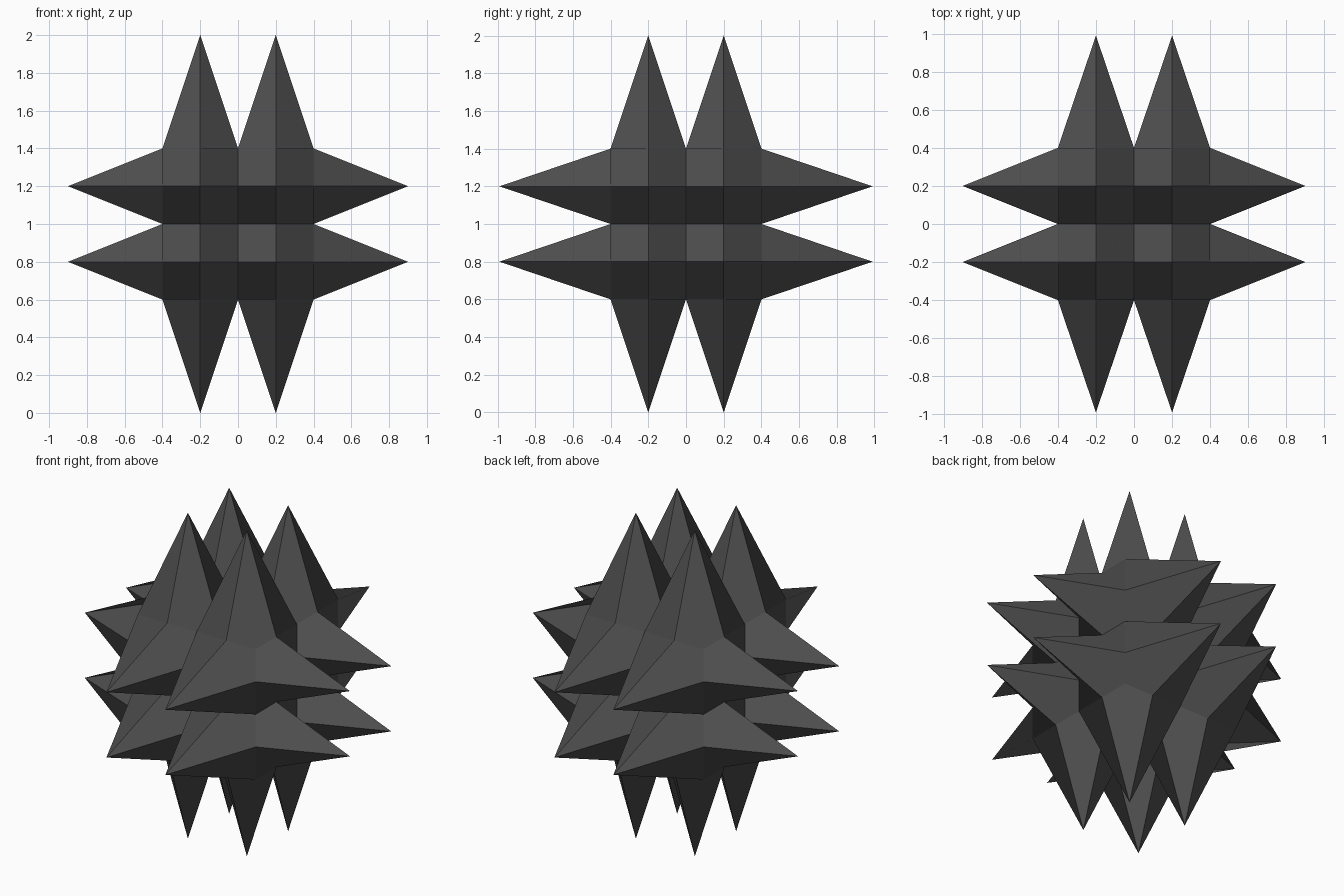
import bpy, bmesh
from mathutils import Vector

if "Cube" in bpy.data.objects:
    bpy.data.objects.remove(bpy.data.objects["Cube"])

CENTRE = Vector((0, 0, 1))
HALF = 0.4            # half size of the cube core
STEP = HALF / 2       # each cube side is a 4 x 4 grid
TIP = Vector((0.9, 0.99, 1.0))   # reach of the spikes along x, y, z

bm = bmesh.new()


def add_side(normal, up, rising):
    """4 x 4 grid on one cube side, with four grid points pulled out to spikes."""
    n, v = Vector(normal), Vector(up)
    u = v.cross(n)
    reach = abs(n.dot(TIP))
    grid = {}
    for i in range(5):
        for j in range(5):
            height = reach if i % 2 and j % 2 else HALF
            grid[i, j] = bm.verts.new(
                CENTRE + u * (i - 2) * STEP + v * (j - 2) * STEP + n * height)
    for i in range(4):
        for j in range(4):
            quad = [grid[i, j], grid[i + 1, j], grid[i + 1, j + 1], grid[i, j + 1]]
            # the first corner sets which way the bent quad folds
            bm.faces.new(quad if rising else quad[1:] + quad[:1])


# Top and bottom spikes
for z in (1, -1):
    add_side((0, 0, z), (0, 1, 0), True)

# Spikes around the four sides
for n in ((1, 0, 0), (-1, 0, 0), (0, 1, 0), (0, -1, 0)):
    add_side(n, (0, 0, 1), False)

# Weld the sides along the cube edges
bmesh.ops.remove_doubles(bm, verts=bm.verts[:], dist=0.0001)

mesh = bpy.data.meshes.new("spiked_block")
bm.to_mesh(mesh)
bm.free()
block = bpy.data.objects.new("spiked_block", mesh)
bpy.context.collection.objects.link(block)

# Dark grey surface
dark = bpy.data.materials.new("dark_grey")
dark.diffuse_color = (0.08, 0.08, 0.08, 1)
dark.use_nodes = True
dark.node_tree.nodes["Principled BSDF"].inputs["Base Color"].default_value = dark.diffuse_color
mesh.materials.append(dark)
